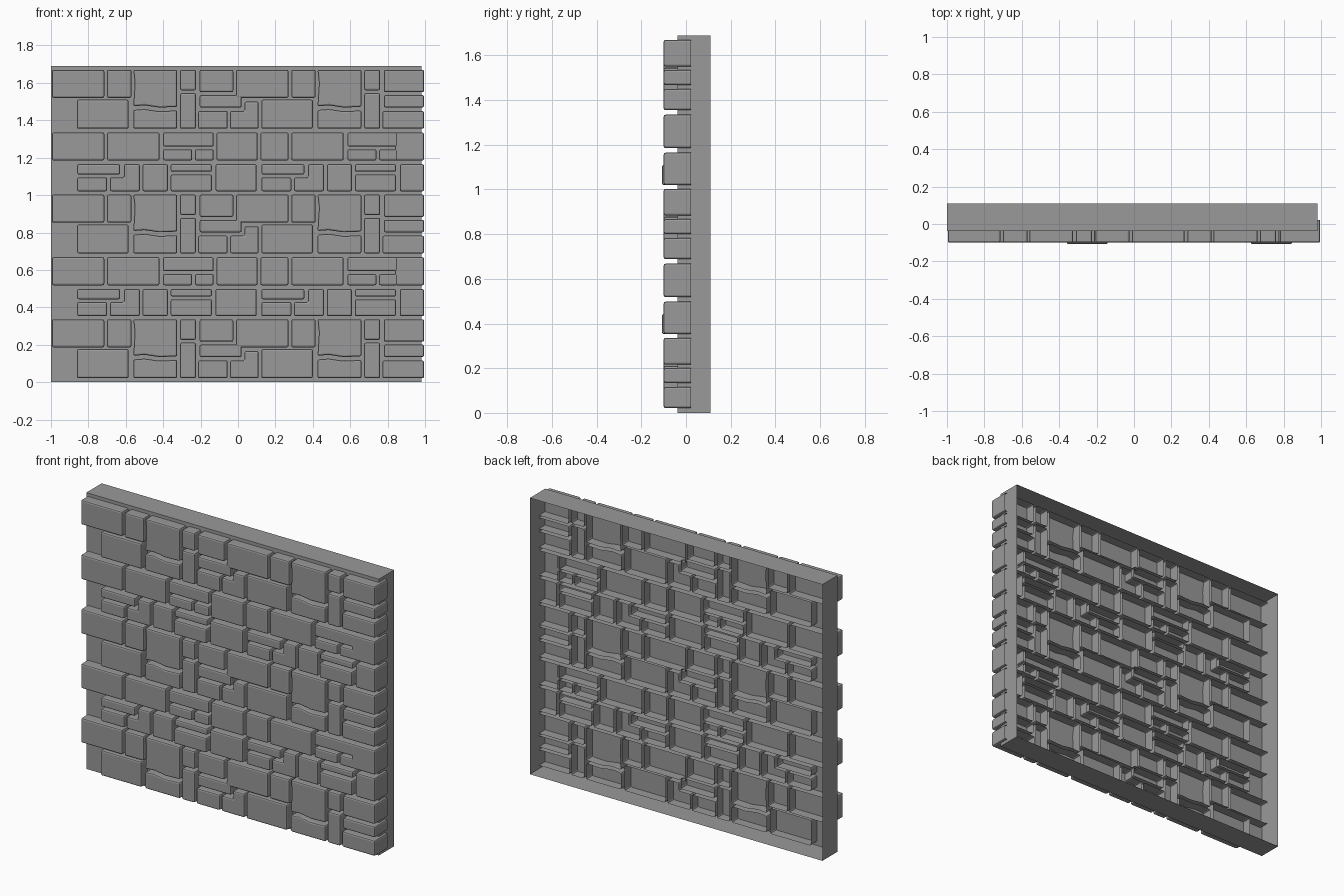
import bpy
import bmesh
from mathutils import Vector

if "Cube" in bpy.data.objects:
    bpy.data.objects.remove(bpy.data.objects["Cube"], do_unlink=True)

TOP, TILE_W, TILE_H, EDGE = 1.69, 0.985, 0.667, 1.995
FRONT, BACK = -0.1, 0.022

stone_grey = bpy.data.materials.new("stone_grey")
stone_grey.use_nodes = True
stone_grey.diffuse_color = (0.32, 0.32, 0.32, 1)
stone_grey.node_tree.nodes["Principled BSDF"].inputs["Base Color"].default_value = (0.32, 0.32, 0.32, 1)


def finish(bm, name):
    mesh = bpy.data.meshes.new(name)
    bm.to_mesh(mesh)
    bm.free()
    mesh.materials.append(stone_grey)
    obj = bpy.data.objects.new(name, mesh)
    bpy.context.collection.objects.link(obj)
    return obj


def prism(name, outline, front, back, bevel=0.0):
    """Extrude an x/z outline towards the front, leaving the back open."""
    bm = bmesh.new()
    base = bm.faces.new([bm.verts.new((x, back, z)) for x, z in outline])
    grown = bmesh.ops.extrude_face_region(bm, geom=[base], use_keep_orig=True)["geom"]
    moved = [v for v in grown if isinstance(v, bmesh.types.BMVert)]
    bmesh.ops.translate(bm, verts=moved, vec=Vector((0, front - back, 0)))
    bmesh.ops.recalc_face_normals(bm, faces=bm.faces)
    rear = [f for f in bm.faces if all(abs(v.co.y - back) < 1e-5 for v in f.verts)]
    bmesh.ops.delete(bm, geom=rear, context='FACES_ONLY')
    if bevel:
        edges = [e for e in bm.edges if not e.is_boundary]
        bmesh.ops.bevel(bm, geom=edges, offset=bevel, segments=2, profile=0.5,
                        affect='EDGES', clamp_overlap=True)
    return finish(bm, name)


def box(x0, x1, d0, d1):
    return [(x0, d1), (x1, d1), (x1, d0), (x0, d0)]


def ell(x0, step, x1, d0, mid, d1):
    return [(x0, d1), (x1, d1), (x1, d0), (step, d0), (step, mid), (x0, mid)]


def lay(name, outline, column=0, row=0, front=FRONT):
    """Place a stone; outlines run from the left edge and down from the top."""
    points = []
    for x, d in outline:
        x += column * TILE_W
        x = EDGE if x > 1.9 else x
        points.append((x - 1, TOP - d - row * TILE_H))
    return prism(name, points, front, BACK, 0.009)


# Heights of the four courses, measured down from the top
A, B, C, D = (0.02, 0.17), (0.18, 0.335), (0.355, 0.505), (0.525, 0.67)

upper_courses = {
    "long_stone": box(0.005, 0.285, *A),
    "short_stone": box(0.3, 0.43, *A),
    "tall_stone": [(0.44, 0.215), (0.5, 0.21), (0.58, 0.222), (0.675, 0.218),
                   (0.675, 0.02), (0.44, 0.02), (0.448, 0.09)],
    "small_stone": box(0.69, 0.775, 0.02, 0.13),
    "square_stone": box(0.795, 0.975, 0.02, 0.14),
    "thin_stone": box(0.795, 1.02, 0.155, 0.222),
    "offset_long_stone": box(0.14, 0.415, *B),
    "worn_stone": [(0.44, 0.335), (0.675, 0.335), (0.675, 0.237), (0.58, 0.242),
                   (0.5, 0.23), (0.44, 0.235)],
    "upright_stone": box(0.69, 0.775, 0.145, 0.335),
    "low_stone": box(0.787, 0.945, 0.24, 0.335),
}
lower_courses = {
    "middle_long_stone": box(0.3, 0.58, *C),
    "flat_stone": box(0.6, 0.87, 0.355, 0.43),
    "left_filler_stone": box(0.6, 0.755, 0.445, 0.505),
    "right_filler_stone": box(0.77, 0.87, 0.445, 0.505),
    "slim_stone": box(0.14, 0.37, 0.525, 0.58),
    "under_slim_stone": box(0.14, 0.3, 0.595, 0.67),
    "corner_stone": ell(0.315, 0.39, 0.475, 0.525, 0.595, 0.67),
    "block_stone": box(0.49, 0.625, *D),
    "strip_stone": box(0.64, 0.86, 0.525, 0.565),
    "proud_stone": box(0.64, 0.86, 0.58, 0.67),
    "wide_block_stone": box(0.88, 1.1, *D),
}
# Stones that appear once per repeat of the courses
upper_single = {"step_stone": ell(0.958, 1.035, 1.11, 0.19, 0.24, 0.335)}
lower_single = {
    "left_end_stone": box(0.005, 0.285, *C),
    "centre_stone": box(0.885, 1.105, *C),
    "centre_short_stone": box(1.12, 1.27, *C),
    "right_end_stone": box(1.84, EDGE, *C),
}

# Stone facing: the upper courses repeat three times, the lower ones twice
for repeating, single, repeats in ((upper_courses, upper_single, 3),
                                   (lower_courses, lower_single, 2)):
    for row in range(repeats):
        for name, outline in repeating.items():
            front = FRONT - 0.008 if name == "proud_stone" else FRONT
            for column in range(2):
                lay(name, outline, column, row, front)
        for name, outline in single.items():
            lay(name, outline, 0, row)

# Backing panel, a shallow tray open at the back
prism("backing_panel", [(-1, 0), (0.98, 0), (0.98, TOP), (-1, TOP)], -0.038, 0.11)
